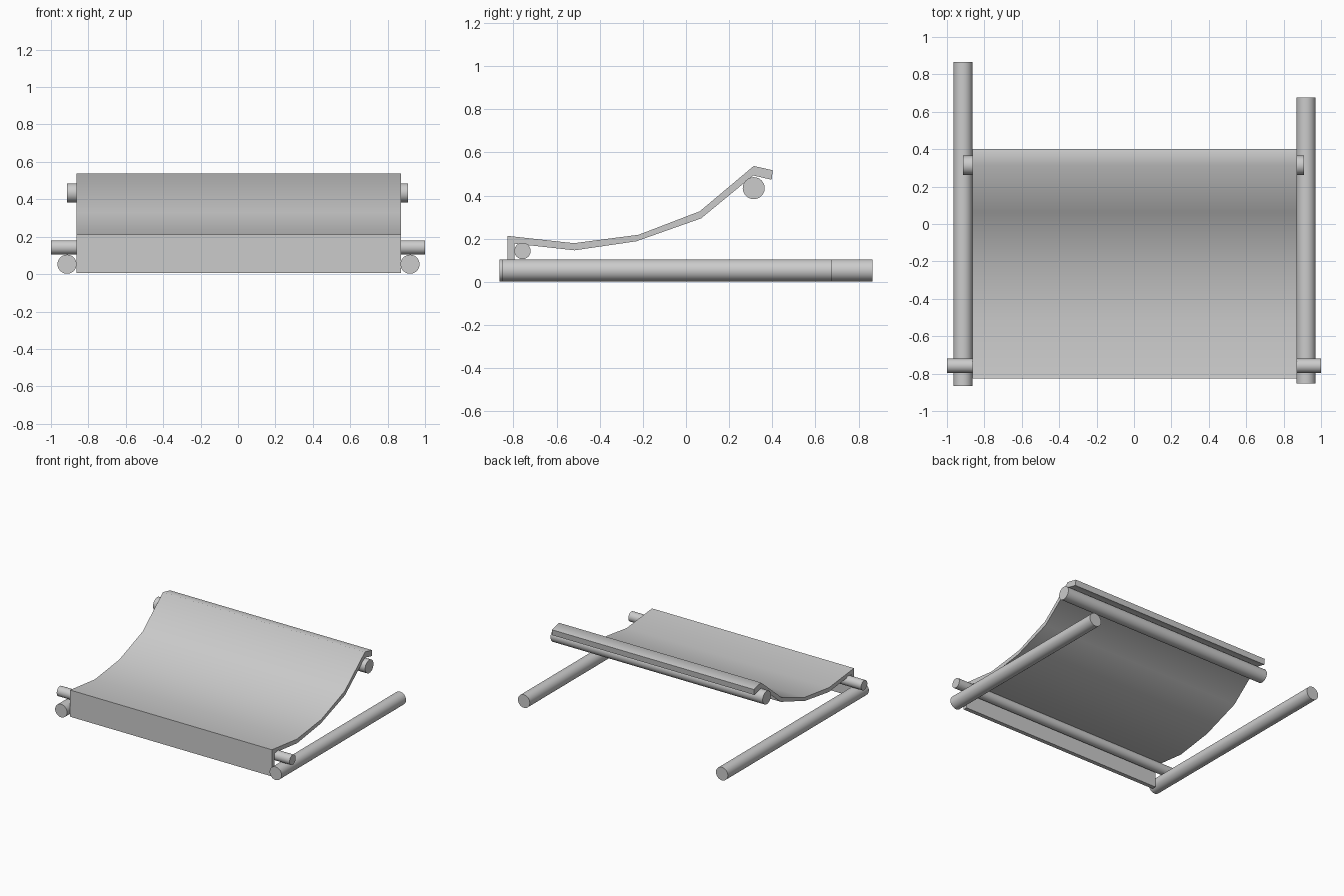
import bpy, bmesh, math

if "Cube" in bpy.data.objects:
    bpy.data.objects.remove(bpy.data.objects["Cube"])


def rod(name, axis, start, end, a, b, r):
    """Smooth round bar along 'X' or 'Y'; a, b = the other two coordinates."""
    mid = (start + end) / 2
    loc = (mid, a, b) if axis == 'X' else (a, mid, b)
    rot = (0, math.pi / 2, 0) if axis == 'X' else (math.pi / 2, 0, 0)
    bpy.ops.mesh.primitive_cylinder_add(vertices=32, radius=r, depth=end - start,
                                        location=loc, rotation=rot)
    bpy.context.object.name = name
    bpy.ops.object.shade_smooth_by_angle(angle=math.radians(40))


# floor rails (uneven lengths)
rod("left_rail", 'Y', -0.865, 0.865, -0.914, 0.053, 0.051)
rod("right_rail", 'Y', -0.853, 0.675, 0.92, 0.053, 0.051)

# cross bars carrying the fabric
rod("front_bar", 'X', -1.0, 1.0, -0.758, 0.143, 0.038)
rod("upper_bar", 'X', -0.914, 0.908, 0.314, 0.434, 0.051)

# fabric sling: side profile (y, z) of upper and lower skin, extruded across
upper = [(-0.827, 0.006), (-0.827, 0.213), (-0.52, 0.179), (-0.22, 0.218),
         (0.064, 0.327), (0.314, 0.537), (0.402, 0.517)]
lower = [(0.397, 0.473), (0.312, 0.493), (0.07, 0.294), (-0.23, 0.188),
         (-0.517, 0.146), (-0.795, 0.177), (-0.795, 0.006)]
x0, x1 = -0.864, 0.871
bm = bmesh.new()
left = [bm.verts.new((x0, y, z)) for y, z in upper + lower]
right = [bm.verts.new((x1, y, z)) for y, z in upper + lower]
n = len(left)
for i in range(n):
    j = (i + 1) % n
    bm.faces.new((left[i], left[j], right[j], right[i]))
for side in (left, right):
    for i in range(len(upper) - 1):
        bm.faces.new((side[i], side[i + 1], side[n - 2 - i], side[n - 1 - i]))
bmesh.ops.recalc_face_normals(bm, faces=bm.faces)
mesh = bpy.data.meshes.new("fabric_sling")
bm.to_mesh(mesh)
bm.free()
sling = bpy.data.objects.new("fabric_sling", mesh)
bpy.context.collection.objects.link(sling)
bpy.ops.object.select_all(action='DESELECT')
sling.select_set(True)
bpy.context.view_layer.objects.active = sling
bpy.ops.object.shade_smooth_by_angle(angle=math.radians(60))
